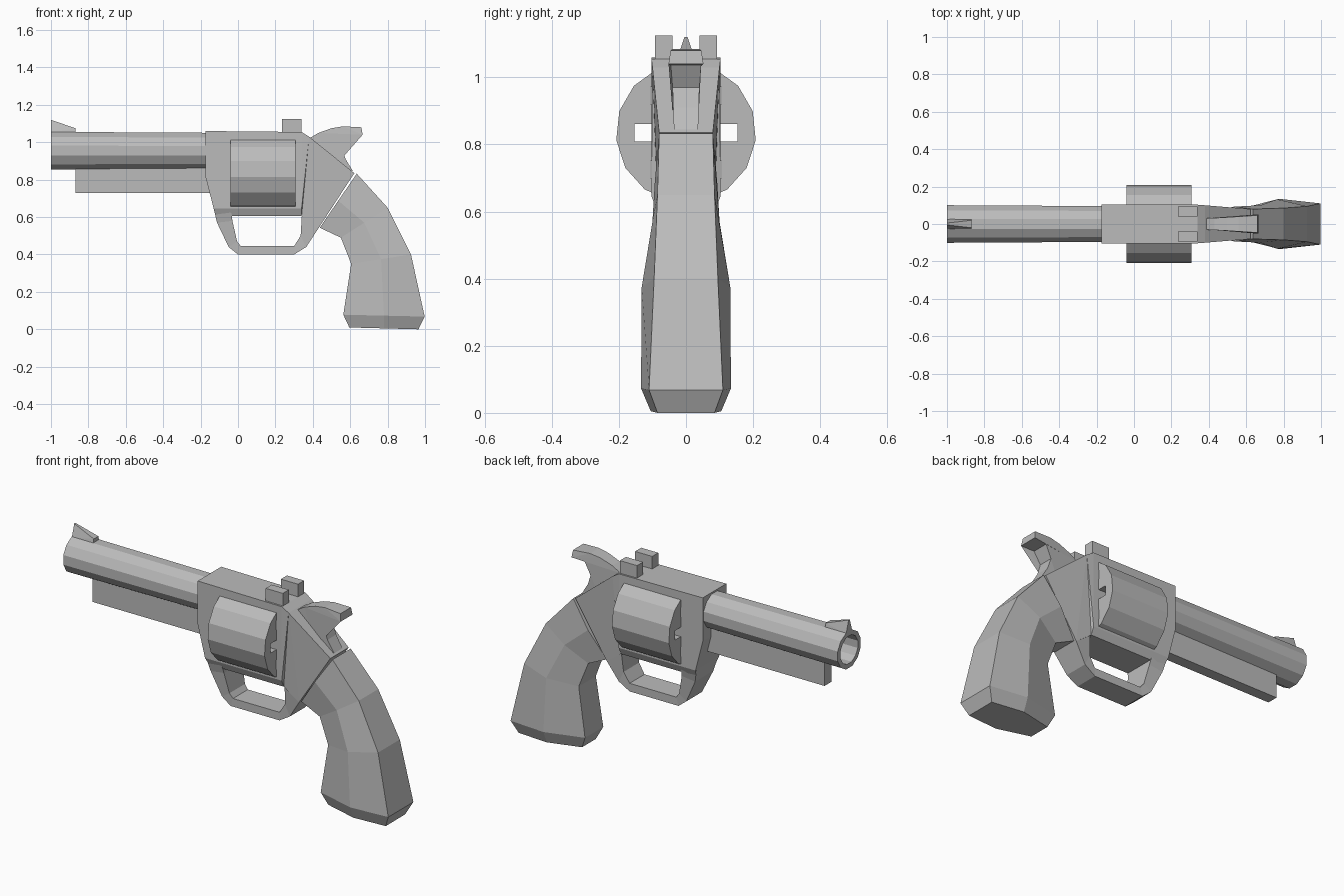
import bpy, bmesh, math

cube = bpy.data.objects.get("Cube")
if cube:
    bpy.data.objects.remove(cube, do_unlink=True)

GREY = (0.5, 0.5, 0.5, 1)
steel = bpy.data.materials.new("steel_grey")
steel.use_nodes = True
steel.diffuse_color = GREY
steel.node_tree.nodes["Principled BSDF"].inputs["Base Color"].default_value = GREY


def finish(name, bm):
    """Turn a bmesh into a flat-shaded grey object."""
    bmesh.ops.recalc_face_normals(bm, faces=bm.faces)
    me = bpy.data.meshes.new(name)
    bm.to_mesh(me)
    bm.free()
    me.materials.append(steel)
    ob = bpy.data.objects.new(name, me)
    bpy.context.collection.objects.link(ob)
    return ob


def bridge(bm, rings, closed=False):
    """Join equal rings of vertices with quads, optionally back to the first ring."""
    pairs = list(zip(rings, rings[1:])) + ([(rings[-1], rings[0])] if closed else [])
    for a, b in pairs:
        n = len(a)
        for i in range(n):
            j = (i + 1) % n
            bm.faces.new((a[i], a[j], b[j], b[i]))


def prism(name, outline):
    """Side profile of (x, z, half width) points, mirrored across y = 0."""
    bm = bmesh.new()
    rings = [[bm.verts.new((x, s * w, z)) for x, z, w in outline] for s in (-1, 1)]
    bridge(bm, rings)
    caps = [bm.faces.new(r) for r in rings]
    bmesh.ops.triangulate(bm, faces=caps)
    return finish(name, bm)


def flat(points, w):
    return [(x, z, w) for x, z in points]


def loft(name, sections):
    """Closed skin through a list of equal point rings, capped at both ends."""
    bm = bmesh.new()
    rings = [[bm.verts.new(p) for p in s] for s in sections]
    bridge(bm, rings)
    bm.faces.new(rings[0])
    bm.faces.new(rings[-1])
    return finish(name, bm)


def ring(x, r, zc, n, offset):
    return [(x, r * math.cos(offset + math.tau * i / n),
             zc + r * math.sin(offset + math.tau * i / n)) for i in range(n)]


def box(name, x0, x1, y0, y1, z0, z1):
    return loft(name, [[(x, y0, z0), (x, y1, z0), (x, y1, z1), (x, y0, z1)] for x in (x0, x1)])


# Barrel with a recessed bore
loft("barrel", [ring(x, r, 0.955, 12, math.radians(15)) for x, r in
                [(-0.15, 0.099), (-1, 0.104), (-1, 0.078), (-0.5, 0.078)]])
box("barrel_lug", -0.87, -0.12, -0.03, 0.03, 0.73, 0.88)

# Sights
prism("front_sight", [(-1, 1.05, 0.027), (-1, 1.12, 0.005),
                      (-0.87, 1.075, 0.02), (-0.87, 1.045, 0.027)])
for side, s in (("left", 1), ("right", -1)):
    box("rear_sight_" + side, 0.235, 0.34, *sorted((s * 0.04, s * 0.093)), 1.04, 1.125)

# Frame: main block, tapered floor and narrowing rear
prism("frame", flat([(-0.175, 1.06), (0.34, 1.055), (0.34, 0.645),
                     (-0.13, 0.645), (-0.175, 0.82)], 0.103))
prism("frame_floor", [(-0.13, 0.645, 0.103), (0.34, 0.645, 0.103),
                      (0.34, 0.605, 0.085), (-0.118, 0.605, 0.085)])
prism("frame_rear", [(0.34, 1.055, 0.103), (0.38, 1.03, 0.1), (0.622, 0.835, 0.08),
                     (0.43, 0.54, 0.08), (0.34, 0.605, 0.085), (0.34, 0.645, 0.103)])

# Trigger guard: a strip of outer and inner points
outer = [(-0.13, 0.645), (-0.112, 0.57), (-0.05, 0.44), (0, 0.4),
         (0.3, 0.4), (0.365, 0.44), (0.43, 0.54)]
inner = [(-0.035, 0.63), (-0.03, 0.58), (-0.005, 0.47), (0.015, 0.445),
         (0.3, 0.445), (0.335, 0.5), (0.342, 0.62)]
widths = [0.095, 0.08, 0.068, 0.065, 0.065, 0.068, 0.08]
loft("trigger_guard", [[(o[0], -w, o[1]), (o[0], w, o[1]), (i[0], w, i[1]), (i[0], -w, i[1])]
                       for o, i, w in zip(outer, inner, widths)])

# Cylinder with six square chambers cut through it
drum = loft("cylinder", [ring(x, 0.209, 0.835, 15, math.pi / 2) for x in (-0.04, 0.308)])
bpy.context.view_layer.objects.active = drum
for y, z in [(0.128, 0), (0.08, 0.11), (0.08, -0.11),
             (-0.128, 0), (-0.08, 0.11), (-0.08, -0.11)]:
    h = 0.026
    cutter = box("chamber_cutter", -0.1, 0.4, y - h, y + h, 0.835 + z - h, 0.835 + z + h)
    cutter.hide_render = True
    mod = drum.modifiers.new("chamber", "BOOLEAN")
    mod.operation = "DIFFERENCE"
    mod.solver = "EXACT"
    mod.object = cutter
    bpy.ops.object.modifier_apply(modifier=mod.name)
    bpy.data.objects.remove(cutter, do_unlink=True)

# Hammer with a spur
prism("hammer", [(0.38, 1.02, 0.03), (0.43, 1.05, 0.032), (0.5, 1.075, 0.036), (0.56, 1.085, 0.04),
                 (0.66, 1.08, 0.046), (0.666, 1.04, 0.052), (0.59, 1.035, 0.045),
                 (0.555, 0.97, 0.04), (0.575, 0.91, 0.038), (0.615, 0.845, 0.036),
                 (0.5, 0.85, 0.036)])

# Grip: six-sided sections of back point, front point, back, middle and front half widths
sections = [((0.635, 0.832), (0.437, 0.543), 0.08, 0.093, 0.07),
            ((0.8, 0.65), (0.55, 0.49), 0.085, 0.1, 0.07),
            ((0.925, 0.4), (0.605, 0.35), 0.095, 0.132, 0.075),
            ((0.998, 0.068), (0.563, 0.078), 0.11, 0.134, 0.08),
            ((0.965, 0), (0.595, 0.01), 0.085, 0.105, 0.06)]
grip = []
for (bx, bz), (fx, fz), wb, wm, wf in sections:
    mx, mz = (bx + fx) / 2, (bz + fz) / 2
    grip.append([(bx, -wb, bz), (bx, wb, bz), (mx, wm, mz),
                 (fx, wf, fz), (fx, -wf, fz), (mx, -wm, mz)])
loft("grip", grip)
